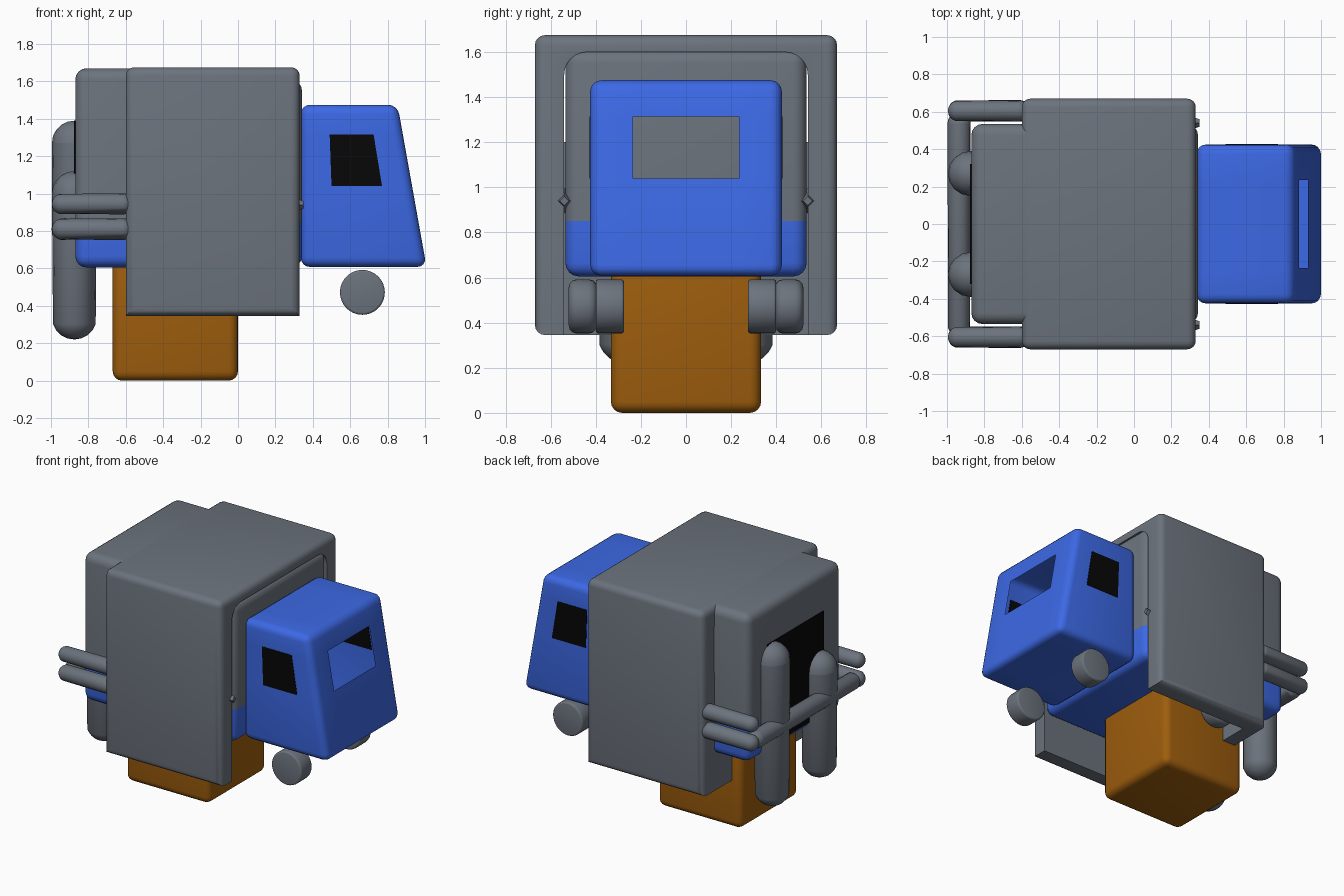
import bpy, bmesh, math
from mathutils import Vector

if "Cube" in bpy.data.objects:
    bpy.data.objects.remove(bpy.data.objects["Cube"])


def material(name, rgb):
    m = bpy.data.materials.new(name)
    m.diffuse_color = (*rgb, 1)
    m.use_nodes = True
    m.node_tree.nodes["Principled BSDF"].inputs["Base Color"].default_value = m.diffuse_color
    return m


GREY = material("slate grey", (0.15, 0.172, 0.205))
BLUE = material("bright blue", (0.045, 0.14, 0.78))
ORANGE = material("burnt orange", (0.34, 0.11, 0.004))
BLACK = material("black", (0.002, 0.002, 0.002))


def finish(bm, name, mats, smooth=True):
    bmesh.ops.recalc_face_normals(bm, faces=bm.faces)
    me = bpy.data.meshes.new(name)
    bm.to_mesh(me)
    bm.free()
    ob = bpy.data.objects.new(name, me)
    bpy.context.collection.objects.link(ob)
    for m in mats:
        me.materials.append(m)
    if smooth:
        bpy.ops.object.select_all(action='DESELECT')
        ob.select_set(True)
        bpy.context.view_layer.objects.active = ob
        bpy.ops.object.shade_smooth_by_angle(angle=math.radians(40))
    return ob


def cut(bm, co, no):
    bmesh.ops.bisect_plane(bm, geom=bm.verts[:] + bm.edges[:] + bm.faces[:],
                           plane_co=co, plane_no=no)


def box_mesh(x, y, z, r):
    bm = bmesh.new()
    bmesh.ops.create_cube(bm, size=1)
    for v in bm.verts:
        v.co = [a[0] if c < 0 else a[1] for a, c in zip((x, y, z), v.co)]
    if r:
        bmesh.ops.bevel(bm, geom=bm.edges[:], offset=r, segments=4, profile=0.5, affect='EDGES')
    return bm


def extrude(points, depth):
    """Make a face from the points and extrude it by the depth vector."""
    bm = bmesh.new()
    f = bm.faces.new([bm.verts.new(p) for p in points])
    ext = bmesh.ops.extrude_face_region(bm, geom=[f])
    for v in ext["geom"]:
        if isinstance(v, bmesh.types.BMVert):
            v.co += Vector(depth)
    return bm


def capsule(name, a, b, r, seg=16):
    """Round-ended rod between two points."""
    a, b = Vector(a), Vector(b)
    half = (b - a).length / 2
    bm = bmesh.new()
    bmesh.ops.create_uvsphere(bm, u_segments=seg, v_segments=10, radius=r)
    cut(bm, (0, 0, 0), (0, 0, 1))
    rot = (b - a).to_track_quat('Z', 'Y')
    for v in bm.verts:
        if v.co.z >= -1e-5:
            v.co.z += half - r
        else:
            v.co.z -= half - r
        v.co = rot @ v.co + (a + b) / 2
    return finish(bm, name, [GREY])


def wheel(name, x, y0, y1, z, r, bev):
    bm = bmesh.new()
    bmesh.ops.create_cone(bm, cap_ends=True, segments=32, radius1=r, radius2=r, depth=y1 - y0)
    rims = [e for e in bm.edges if abs(e.verts[0].co.z - e.verts[1].co.z) < 1e-4]
    bmesh.ops.bevel(bm, geom=rims, offset=bev, segments=3, profile=0.5, affect='EDGES')
    for v in bm.verts:
        v.co = Vector((x + v.co.x, (y0 + y1) / 2 + v.co.z, z + v.co.y))
    return finish(bm, name, [GREY])


# two-tone body: blue below z = 0.85, grey above
for name, x, top in (("body_rear", (-0.87, -0.3), 1.67), ("body_front", (-0.4, 0.342), 1.61)):
    bm = box_mesh(x, (-0.535, 0.535), (0.605, top), 0.06)
    cut(bm, (0, 0, 0.85), (0, 0, 1))
    for f in bm.faces:
        f.material_index = 1 if f.calc_center_median().z < 0.85 else 0
    finish(bm, name, [GREY, BLUE])

# orange base block
finish(box_mesh((-0.67, 0), (-0.333, 0.333), (0, 0.67), 0.05), "base_block", [ORANGE])

# arched outer shell with rounded opening
W, IN, TOP, LOW, R = 0.67, 0.54, 1.675, 0.345, 0.1
arc = [(IN - R + R * math.cos(t), 1.6 - R + R * math.sin(t))
       for t in (i * math.pi / 12 for i in range(7))]
outline = [(W, LOW), (W, TOP), (-W, TOP), (-W, LOW), (-IN, LOW)]
outline += [(-y, z) for y, z in arc] + arc[::-1] + [(IN, LOW)]
bm = extrude([(-0.6, y, z) for y, z in outline], (0.93, 0, 0))


def outer(v):
    return abs(v.co.y) > W - 0.01 or v.co.z > TOP - 0.01


edges = [e for e in bm.edges if outer(e.verts[0]) and outer(e.verts[1])]
bmesh.ops.bevel(bm, geom=edges, offset=0.045, segments=4, profile=0.5, affect='EDGES')
finish(bm, "outer_shell", [GREY])
# rear wall of the shell
finish(box_mesh((-0.6, -0.5), (-0.6, 0.6), (LOW, 1.2), 0), "shell_rear_wall", [GREY])

# hollow cab with sloping front and open windscreen
bm = extrude([(x, -0.425, z) for x, z in
              ((0.335, 0.608), (1.008, 0.608), (0.853, 1.475), (0.335, 1.475))], (0, 0.85, 0))
bmesh.ops.bevel(bm, geom=bm.edges[:], offset=0.05, segments=4, profile=0.5, affect='EDGES')
for z in (1.04, 1.315):
    cut(bm, (0, 0, z), (0, 0, 1))
for y in (-0.235, 0.235):
    cut(bm, (0, y, 0), (0, 1, 0))
hole = []
for f in bm.faces:
    c = f.calc_center_median()
    if c.x > 0.8 and abs(c.y) < 0.235 and 1.04 < c.z < 1.315:
        hole.append(f)
bmesh.ops.delete(bm, geom=hole, context='FACES')
finish(bm, "cab", [BLUE])

for s, side in ((-1, "right"), (1, "left")):
    # side window plates
    pts = [(0.5, 1.04), (0.77, 1.04), (0.725, 1.315), (0.49, 1.315)]
    bm = extrude([(x, s * 0.422, z) for x, z in pts], (0, s * 0.006, 0))
    finish(bm, f"cab_window_{side}", [BLACK], False)
    # wheels
    y0, y1 = sorted((s * 0.275, s * 0.4))
    wheel(f"front_wheel_{side}", 0.665, y0, y1, 0.472, 0.12, 0.012)
    y0, y1 = sorted((s * 0.395, s * 0.52))
    wheel(f"rear_wheel_{side}", -0.35, y0, y1, 0.472, 0.12, 0.035)
    # side rails
    capsule(f"upper_rail_{side}", (-0.995, s * 0.605, 0.945), (-0.555, s * 0.605, 0.945), 0.056)
    capsule(f"lower_rail_{side}", (-0.995, s * 0.605, 0.81), (-0.555, s * 0.605, 0.81), 0.058)
    # pointed stud beside the cab
    bm = bmesh.new()
    bmesh.ops.create_cone(bm, cap_ends=True, segments=4, radius1=0.057, radius2=0.02, depth=0.1)
    for v in bm.verts:
        v.co = Vector((0.3 + v.co.z, s * 0.54 + v.co.x, 0.94 + v.co.y))
    finish(bm, f"stud_{side}", [GREY])
    # upright tanks at the rear, one taller
    top = 1.39 if s > 0 else 1.12
    capsule(f"upright_tank_{side}", (-0.875, s * 0.27, 0.22), (-0.875, s * 0.27, top), 0.12)

# rear bumper and dark rear door
capsule("rear_bumper", (-0.935, -0.6, 0.81), (-0.935, 0.6, 0.81), 0.062)
finish(box_mesh((-0.876, -0.868), (-0.32, 0.32), (0.65, 1.39), 0), "rear_door", [BLACK], False)
